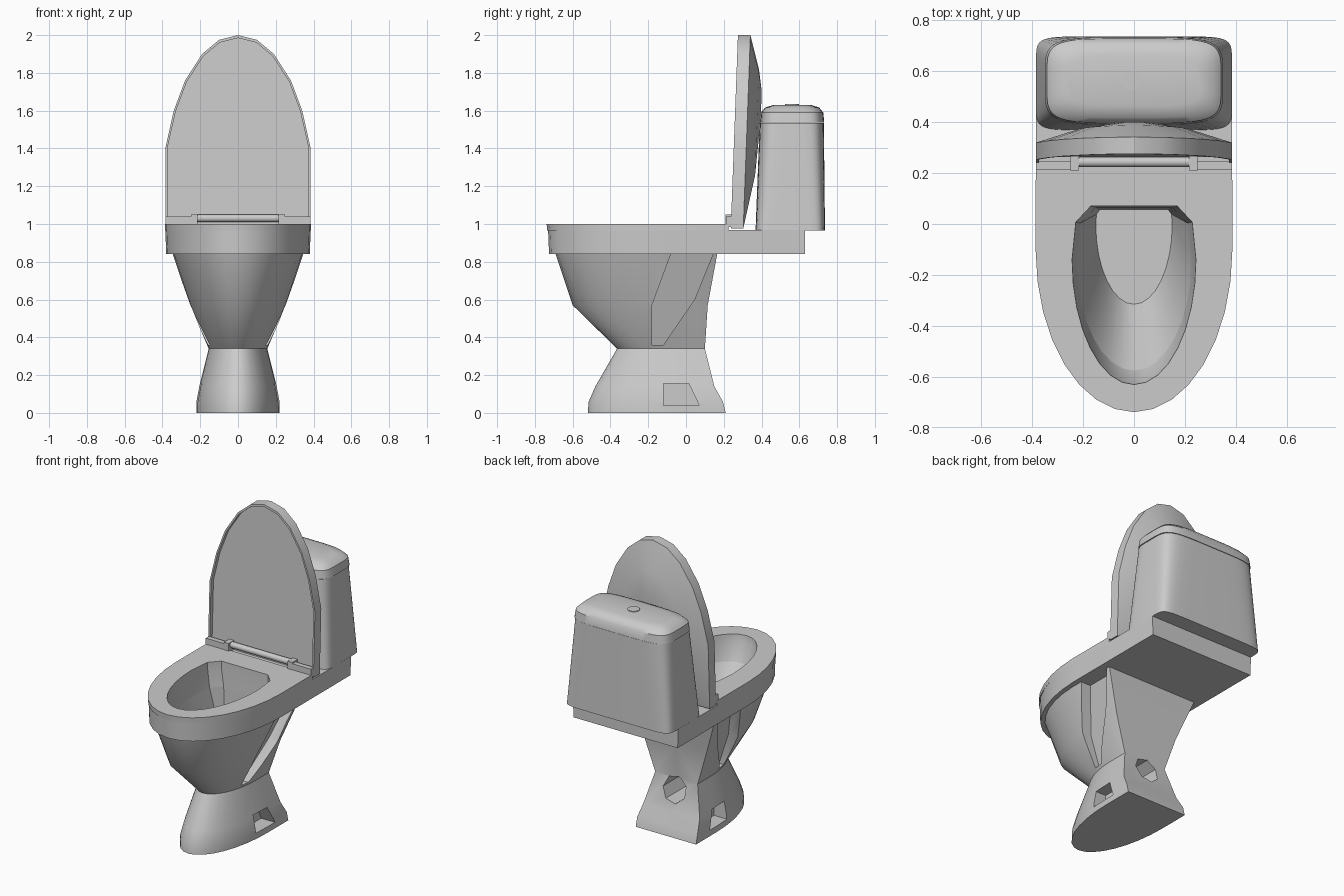
import bpy, bmesh, math
from mathutils import Vector

if "Cube" in bpy.data.objects:
    bpy.data.objects.remove(bpy.data.objects["Cube"])

def finish(name, bm, angle=35):
    bmesh.ops.recalc_face_normals(bm, faces=bm.faces)
    me = bpy.data.meshes.new(name)
    bm.to_mesh(me)
    bm.free()
    ob = bpy.data.objects.new(name, me)
    bpy.context.collection.objects.link(ob)
    if angle:
        smooth(ob, angle)
    return ob

def smooth(ob, angle=35):
    bpy.ops.object.select_all(action='DESELECT')
    ob.select_set(True)
    bpy.context.view_layer.objects.active = ob
    bpy.ops.object.shade_smooth_by_angle(angle=math.radians(angle))

def loft(name, loops, caps=True, wrap=False, angle=35):
    bm = bmesh.new()
    rings = [[bm.verts.new(p) for p in lp] for lp in loops]
    n = len(rings[0])
    pairs = list(zip(rings, rings[1:])) + ([(rings[-1], rings[0])] if wrap else [])
    for a, b in pairs:
        for i in range(n):
            j = (i + 1) % n
            bm.faces.new((a[i], a[j], b[j], b[i]))
    if caps:
        bm.faces.new(rings[0])
        bm.faces.new(rings[-1])
    return finish(name, bm, angle)

def mirrored(half):
    return half + [(-x, y) for x, y in reversed(half[1:-1])]

def dloop(z, wb, yb, w, ym, yf, k=8):
    """Flat-backed, round-fronted outline at height z."""
    half = [(0, yb), (wb, yb), (wb + .8 * (w - wb), yb + .3 * (ym - yb))]
    for i in range(k + 1):
        a = math.pi / 2 * i / k
        half.append((w * math.cos(a) if i < k else 0, ym - (ym - yf) * math.sin(a)))
    return [(x, y, z) for x, y in mirrored(half)]

def box(name, x0, x1, y0, y1, z0, z1):
    return loft(name, [[(x0, y0, z), (x1, y0, z), (x1, y1, z), (x0, y1, z)] for z in (z0, z1)], angle=0)

def prism(name, yz, inner, outer, s):
    return loft(name, [[(s * inner(z), y, z) for y, z in yz], [(s * outer, y, z) for y, z in yz]], angle=0)

def cylinder(name, r, p0, p1, n, angle=35):
    p0, p1 = Vector(p0), Vector(p1)
    q = (p1 - p0).to_track_quat('Z', 'Y')
    ring = [q @ Vector((r * math.cos(t), r * math.sin(t), 0)) for t in (2 * math.pi * i / n for i in range(n))]
    return loft(name, [[p + v for v in ring] for p in (p0, p1)], angle=angle)

# Pedestal and bowl: outer skin up to the rim, then down into the basin
basin_top = dloop(.84, .15, .065, .225, -.14, -.575)
pedestal = loft("pedestal_bowl", [
    dloop(0, .22, .21, .22, 0, -.52),
    dloop(.06, .22, .195, .22, 0, -.515),
    dloop(.14, .205, .15, .205, 0, -.48),
    dloop(.34, .155, .10, .155, -.03, -.365),
    dloop(.57, .23, .115, .255, -.12, -.60),
    dloop(.84, .33, .165, .345, -.15, -.69),
    basin_top,
    dloop(.5, .135, .055, .15, 0, -.315)], angle=0)

# Side grooves, foot pockets and outlet hole
groove = [(-.18, .36), (-.18, .57), (-.073, .86), (.15, .86), (.045, .6), (-.12, .36)]
pocket = [(-.12, .04), (-.12, .155), (.015, .155), (.07, .04)]
cutters = [cylinder("outlet_cutter", .085, (0, .3, .27), (0, -.12, .27), 7, 0)]
for s in (1, -1):
    cutters.append(prism("groove_cutter", groove, lambda z: .115 + .33 * (z - .36), .5, s))
    cutters.append(prism("pocket_cutter", pocket, lambda z: .12, .4, s))
for c in cutters:
    c.hide_render = True
    bpy.context.view_layer.objects.active = pedestal
    m = pedestal.modifiers.new("cut", 'BOOLEAN')
    m.operation, m.solver, m.object = 'DIFFERENCE', 'EXACT', c
    bpy.ops.object.modifier_apply(modifier=m.name)
    bpy.data.objects.remove(c)
smooth(pedestal, 32)

# Deck under seat and tank
deck_hole = [dloop(z, .18, .08, .26, -.14, -.645) for z in (.84, .967)]
loft("deck", [deck_hole[0], dloop(.84, .38, .63, .38, -.1, -.725),
              dloop(.967, .385, .63, .385, -.1, -.73), deck_hole[1]], caps=False, wrap=True)

# Seat ring with inner lip running down to the basin
loft("seat", [dloop(.965, .385, .225, .386, -.1, -.735),
              dloop(1.0, .385, .225, .386, -.1, -.738),
              dloop(1.0, .17, .07, .243, -.14, -.63),
              dloop(.95, .17, .07, .24, -.14, -.625), basin_top], caps=False)

# Raised lid: recessed front, domed back
outline = mirrored([(0, .975), (.2, .975), (.385, .975), (.385, 1.4), (.34, 1.6),
                    (.28, 1.76), (.19, 1.9), (.1, 1.975), (0, 2.0)])

def lid_loop(scale, zc, off):
    pts = [(x * scale, zc + (z - zc) * scale) for x, z in outline]
    return [(x, .237 + .037 * (z - .975) + off, z) for x, z in pts]

loft("lid", [lid_loop(.97, 1.48, .025), lid_loop(.97, 1.48, 0), lid_loop(1, 1.5, 0),
             lid_loop(1, 1.5, .066), lid_loop(.55, 1.6, .118), lid_loop(.15, 1.65, .137)], angle=28)

# Hinges
for s, side in ((1, "right"), (-1, "left")):
    a, b = sorted((s * .215, s * .25))
    box("hinge_lug_" + side, a, b, .21, .28, .99, 1.05)
    a, b = sorted((s * .25, s * .384))
    box("hinge_plate_" + side, a, b, .212, .245, .985, 1.04)
cylinder("hinge_rod", .02, (-.22, 0.243, 1.03), (.22, 0.243, 1.03), 12)

# Tank and tank lid
def tank_loop(z, a, yc, b, e, n=40):
    pts = []
    for i in range(n):
        t = 2 * math.pi * (i + .5) / n
        c, s = math.cos(t), math.sin(t)
        pts.append((a * math.copysign(abs(c) ** (2 / e), c), yc + b * math.copysign(abs(s) ** (2 / e), s), z))
    return pts

loft("tank", [tank_loop(.965, .385, .552, .184, 9), tank_loop(1.535, .345, .56, .17, 5)])
loft("tank_lid", [tank_loop(1.537, .35, .562, .17, 5), tank_loop(1.59, .342, .562, .165, 5),
                  tank_loop(1.617, .315, .562, .143, 4.5), tank_loop(1.63, .26, .562, .10, 4)])
cylinder("flush_button", .037, (-.01, .56, 1.62), (-.01, .56, 1.634), 16)
